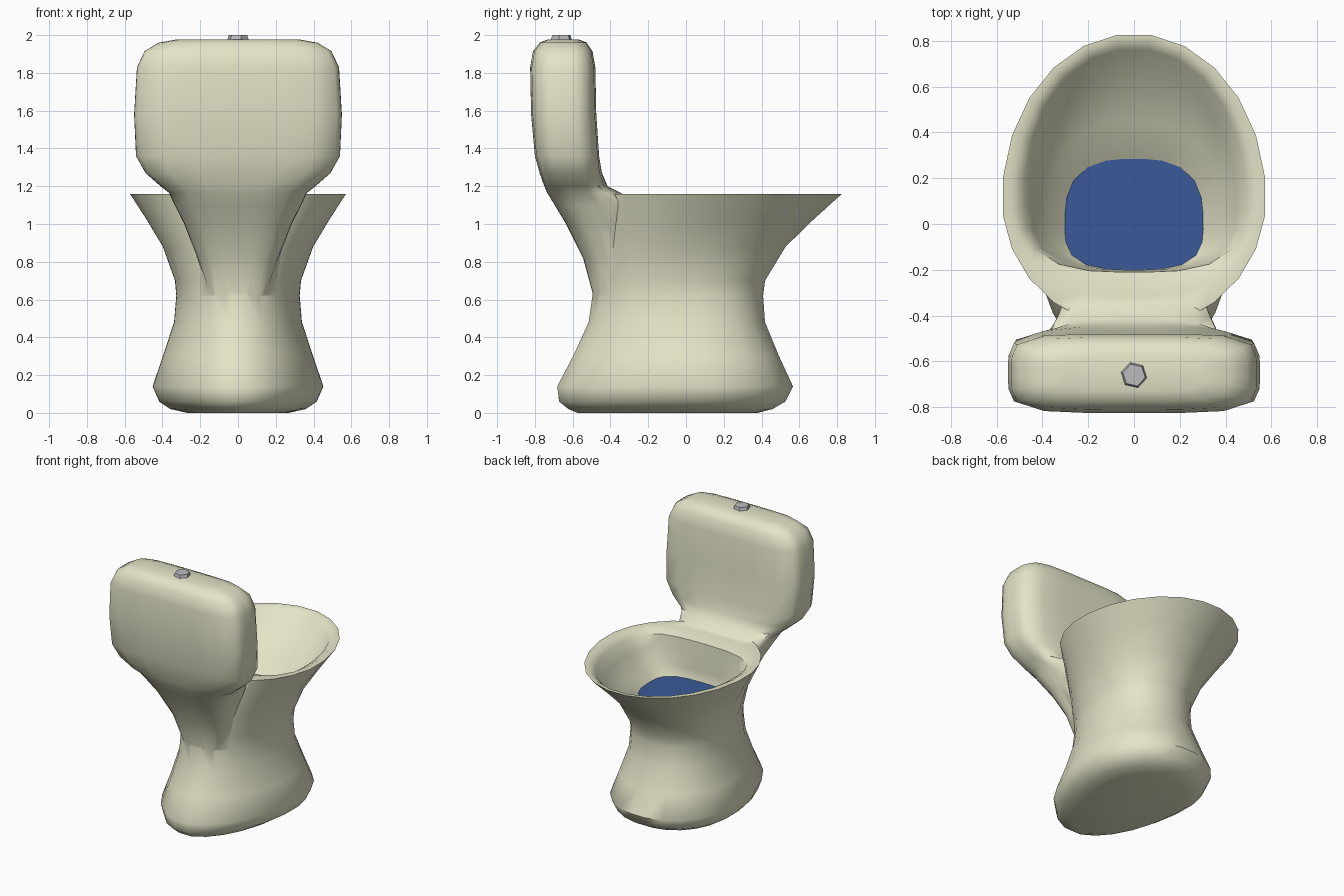
import bpy, bmesh, math


def material(name, rgb):
    m = bpy.data.materials.new(name)
    m.diffuse_color = (*rgb, 1)
    return m


def ring(z, w, back, front, mid, n_back, n_front, segs):
    # egg-shaped superellipse outline, widest at y = mid
    pts = []
    for i in range(segs):
        a = 2 * math.pi * (i + 0.5) / segs
        c, s = math.cos(a), math.sin(a)
        n = n_front if s > 0 else n_back
        r = (abs(c) ** n + abs(s) ** n) ** (-1 / n)
        depth = (front - mid) if s > 0 else (mid - back)
        pts.append((w * r * c, mid + depth * r * s, z))
    return pts


def loft(name, rings, mat):
    bm = bmesh.new()
    loops = [[bm.verts.new(p) for p in r] for r in rings]
    for a, b in zip(loops, loops[1:]):
        for i in range(len(a)):
            j = (i + 1) % len(a)
            bm.faces.new((a[i], a[j], b[j], b[i]))
    if len(loops) > 1:
        bm.faces.new(loops[0][::-1])
    bm.faces.new(loops[-1])
    if len(loops) > 1:
        bmesh.ops.recalc_face_normals(bm, faces=bm.faces)
    me = bpy.data.meshes.new(name)
    bm.to_mesh(me)
    bm.free()
    me.materials.append(mat)
    ob = bpy.data.objects.new(name, me)
    bpy.context.collection.objects.link(ob)
    return ob


def smooth(ob, deg):
    bpy.ops.object.select_all(action='DESELECT')
    ob.select_set(True)
    bpy.context.view_layer.objects.active = ob
    bpy.ops.object.shade_smooth_by_angle(angle=math.radians(deg))


cream = material("ceramic", (0.776, 0.776, 0.58))
blue = material("water", (0.041, 0.102, 0.314))
steel = material("steel", (0.5, 0.5, 0.52))

# pedestal and bowl: up the outside, over the rim, down the inside
# (z, half width, back y, front y, widest y, back exponent, front exponent)
BOWL = [
    (0.00, 0.27, -0.58, 0.38, 0.06, 1.9, 2.1),
    (0.02, 0.36, -0.63, 0.46, 0.06, 1.9, 2.1),
    (0.06, 0.42, -0.68, 0.53, 0.06, 1.9, 2.1),
    (0.14, 0.455, -0.69, 0.57, 0.06, 1.9, 2.1),
    (0.30, 0.40, -0.605, 0.495, 0.04, 1.9, 2.2),
    (0.48, 0.34, -0.52, 0.42, 0.02, 2.0, 2.3),
    (0.62, 0.328, -0.50, 0.41, 0.02, 2.0, 2.3),
    (0.70, 0.335, -0.50, 0.42, 0.02, 2.0, 2.3),
    (0.88, 0.40, -0.49, 0.53, 0.04, 2.0, 2.2),
    (1.02, 0.485, -0.475, 0.675, 0.07, 2.0, 2.1),
    (1.16, 0.577, -0.46, 0.832, 0.11, 2.0, 2.0),
    (1.16, 0.535, -0.32, 0.805, 0.11, 2.3, 2.0),
    (1.13, 0.48, -0.21, 0.765, 0.12, 3.2, 2.1),
    (1.03, 0.445, -0.205, 0.665, 0.09, 3.2, 2.2),
    (0.92, 0.37, -0.20, 0.45, 0.04, 3.2, 2.5),
    (0.84, 0.30, -0.20, 0.28, 0.00, 3.2, 2.8),
    (0.79, 0.25, -0.17, 0.22, 0.00, 3.0, 2.8),
]
body = loft("toilet_body", [ring(*r, 24) for r in BOWL], cream)

# tank with the neck that flows down into the pedestal
# (z, half width, back y, front y, back exponent, front exponent)
TANK = [
    (0.60, 0.14, -0.485, -0.28, 3.0, 3.0),
    (0.82, 0.215, -0.545, -0.25, 3.0, 3.0),
    (1.00, 0.285, -0.635, -0.25, 3.5, 3.0),
    (1.10, 0.335, -0.695, -0.27, 4.0, 3.5),
    (1.165, 0.365, -0.735, -0.345, 4.0, 3.5),
    (1.20, 0.41, -0.75, -0.415, 4.5, 3.0),
    (1.27, 0.49, -0.775, -0.445, 5.0, 4.0),
    (1.36, 0.54, -0.80, -0.46, 5.0, 5.0),
    (1.58, 0.55, -0.82, -0.475, 5.0, 5.0),
    (1.83, 0.535, -0.825, -0.48, 5.0, 5.0),
    (1.915, 0.495, -0.81, -0.495, 5.0, 5.0),
    (1.96, 0.42, -0.775, -0.525, 4.5, 4.5),
    (1.978, 0.32, -0.73, -0.57, 4.0, 4.0),
]
tank = loft("tank", [ring(z, w, b, f, (b + f) / 2, nb, nf, 24)
                     for z, w, b, f, nb, nf in TANK], cream)

# merge tank and bowl into one ceramic piece
mod = body.modifiers.new("join", 'BOOLEAN')
mod.operation = 'UNION'
mod.solver = 'EXACT'
mod.object = tank
bpy.context.view_layer.objects.active = body
bpy.ops.object.modifier_apply(modifier=mod.name)
bpy.data.objects.remove(tank)
smooth(body, 50)

# water surface
loft("water", [ring(0.843, 0.303, -0.2, 0.285, 0.0, 3.2, 2.8, 24)], blue)

# flush button
bpy.ops.mesh.primitive_cone_add(vertices=6, radius1=0.06, radius2=0.05, depth=0.03,
                                location=(0, -0.66, 1.985), rotation=(0, 0, 0.3))
button = bpy.context.object
button.name = "flush_button"
button.data.materials.append(steel)
